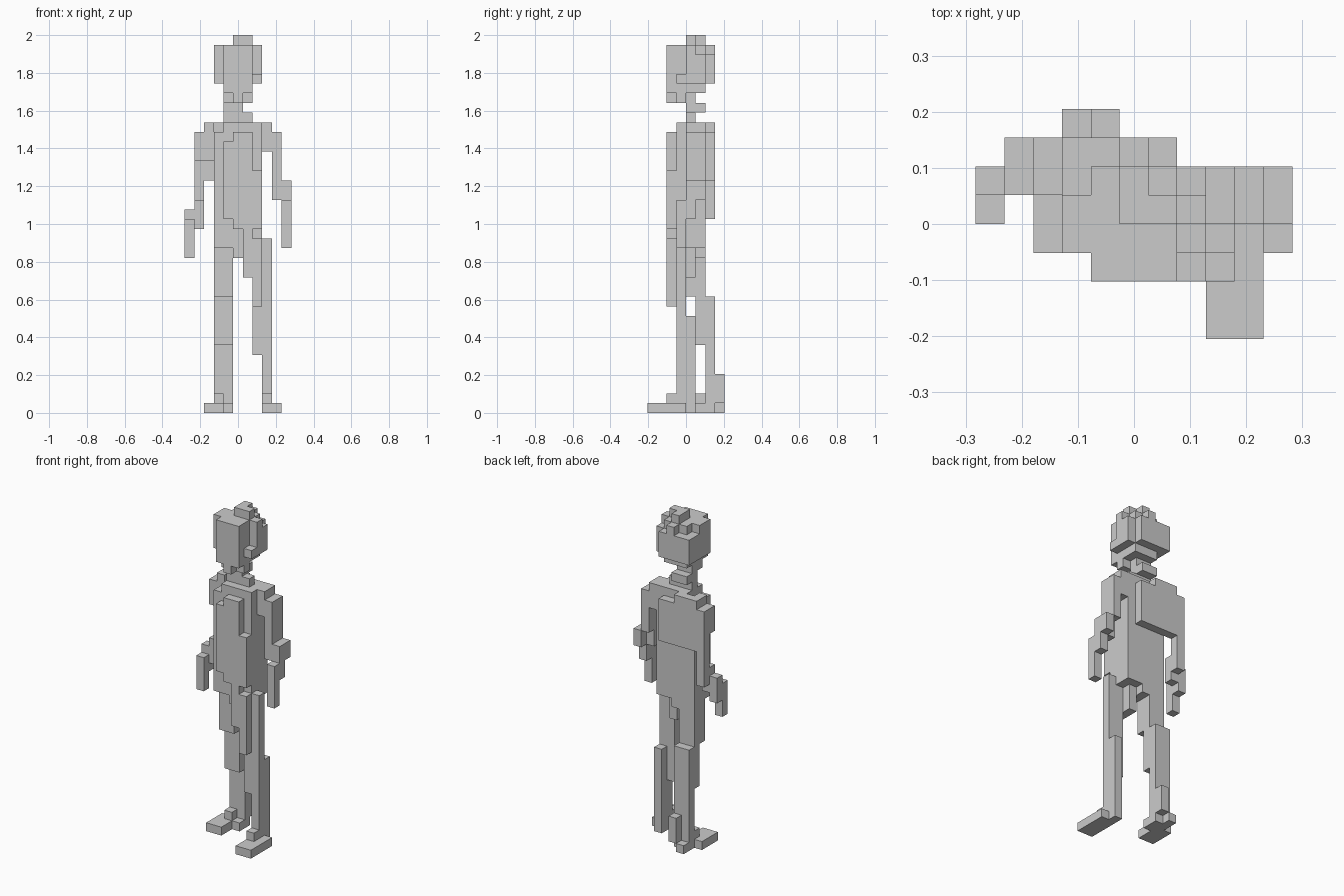
import bpy, bmesh, math
from mathutils import Vector

if "Cube" in bpy.data.objects:
    bpy.data.objects.remove(bpy.data.objects["Cube"])

V = 2 / 39                      # voxel edge: the figure is 39 voxels tall
ORIGIN = Vector((5.5, 4, 0))    # voxel coordinates of the model centre
parts = {}


def add(name, cells):
    parts.setdefault(name, set()).update(cells)


def box(name, x, y, z, size=(1, 1, 1)):
    w, d, h = size
    add(name, {(x + i, y + j, z + k) for i in range(w) for j in range(d) for k in range(h)})


def limb(name, top, steps, overlap, width=1):
    """A stepped limb: each column runs down to its own bottom, overlapping the last."""
    for x, y, bottom in steps:
        box(name, x, y, bottom, (width, 1, top - bottom))
        top = bottom + overlap


def rounded(name, bottom, top, keep):
    """Five-voxel-wide twisted core with cut corners, trimmed by a rule."""
    add(name, {(x + 5, y + 4, z) for x in range(-2, 3) for y in range(-2, 3)
               for z in range(bottom, top)
               if abs(x + y) <= 3 and x - y <= 3 and keep(x, y, z)})


# Head: round skull with a narrow top layer, dented right temple, jaw in front
rounded("head", 34, 38, lambda x, y, z: (z < 37 or abs(x) + abs(y) <= 2 + (y < 0))
        and not (x == 2 and y == -1 and z > 34))
box("crown", 5, 4, 38, (2, 1, 1))
box("crown", 5, 5, 38)
rounded("jaw", 32, 34, lambda x, y, z: abs(x) < 2 and y < z - 32 + (z > 32)
        and not (z == 32 and y == -2 and x))
# Neck
box("neck", 4, 4, 30, (2, 1, 4))
box("neck", 4, 5, 31, (2, 1, 1))
box("neck", 6, 4, 30)

# Torso: full in the middle, chest panel in front and shoulder blades behind
rounded("torso", 17, 30, lambda x, y, z: (
    z >= 19 + (x < 0) - 2 * (x == 1) and z < 29 - (x < 0) if y == -2 else
    24 <= z < 29 + (x < 0) if y == 2 else
    z < 29 or x + y <= 2 and x > -2))
box("chest_side", 7, 2, 19, (1, 1, 6))
# Shoulders
box("left_shoulder", 1, 5, 26, (2, 2, 3))
box("left_shoulder", 2, 5, 29, (1, 2, 1))
box("right_shoulder", 7, 4, 27, (2, 2, 3))
# Arms
limb("left_arm", 29, [(2, 6, 24), (1, 6, 20), (1, 5, 19), (0, 5, 18), (0, 4, 16)], 2)
box("right_upper_arm", 9, 4, 24, (1, 2, 5))
limb("right_arm", 25, [(9, 4, 22), (10, 5, 22), (10, 4, 20), (10, 3, 17)], 2)

# Pelvis
box("pelvis", 5, 3, 16, (1, 3, 2))
box("pelvis", 6, 2, 14, (1, 3, 4))
# Legs
limb("left_leg", 18, [(3, 4, 12), (3, 5, 7), (3, 6, 1)], 5, width=2)
limb("right_thigh", 18, [(7, 2, 11), (7, 3, 6)], 7)
limb("right_shin", 18, [(8, 3, 0), (8, 4, 0)], 10)
# Feet
box("left_foot", 2, 3, 0, (2, 3, 1))
box("left_foot", 3, 5, 0, (2, 2, 1))
box("left_foot", 3, 5, 1)
box("left_heel", 3, 7, 0)
box("left_heel", 4, 7, 1, (1, 1, 3))
box("right_foot", 8, 0, 0, (2, 4, 1))
box("right_foot", 8, 2, 1)


def build_part(name, cells, solid):
    """Skin only the voxel sides that touch open air, then merge flat areas."""
    bm = bmesh.new()
    for cell in cells:
        for axis in range(3):
            for sign in (-1, 1):
                near = list(cell)
                near[axis] += sign
                if tuple(near) in solid:
                    continue
                u, w = (axis + 1) % 3, (axis + 2) % 3
                ring = []
                for du, dw in ((0, 0), (1, 0), (1, 1), (0, 1))[::sign]:
                    p = Vector(cell)
                    p[axis] += max(sign, 0)
                    p[u] += du
                    p[w] += dw
                    ring.append(bm.verts.new((p - ORIGIN) * V))
                bm.faces.new(ring)
    bmesh.ops.remove_doubles(bm, verts=bm.verts, dist=V / 100)
    bmesh.ops.dissolve_limit(bm, angle_limit=math.radians(1),
                             verts=bm.verts, edges=bm.edges)
    mesh = bpy.data.meshes.new(name)
    bm.to_mesh(mesh)
    bm.free()
    bpy.context.collection.objects.link(bpy.data.objects.new(name, mesh))


# Build the figure; a voxel shared by two parts belongs to the first
solid = set().union(*parts.values())
used = set()
for name, cells in parts.items():
    build_part(name, sorted(cells - used), solid)
    used |= cells
